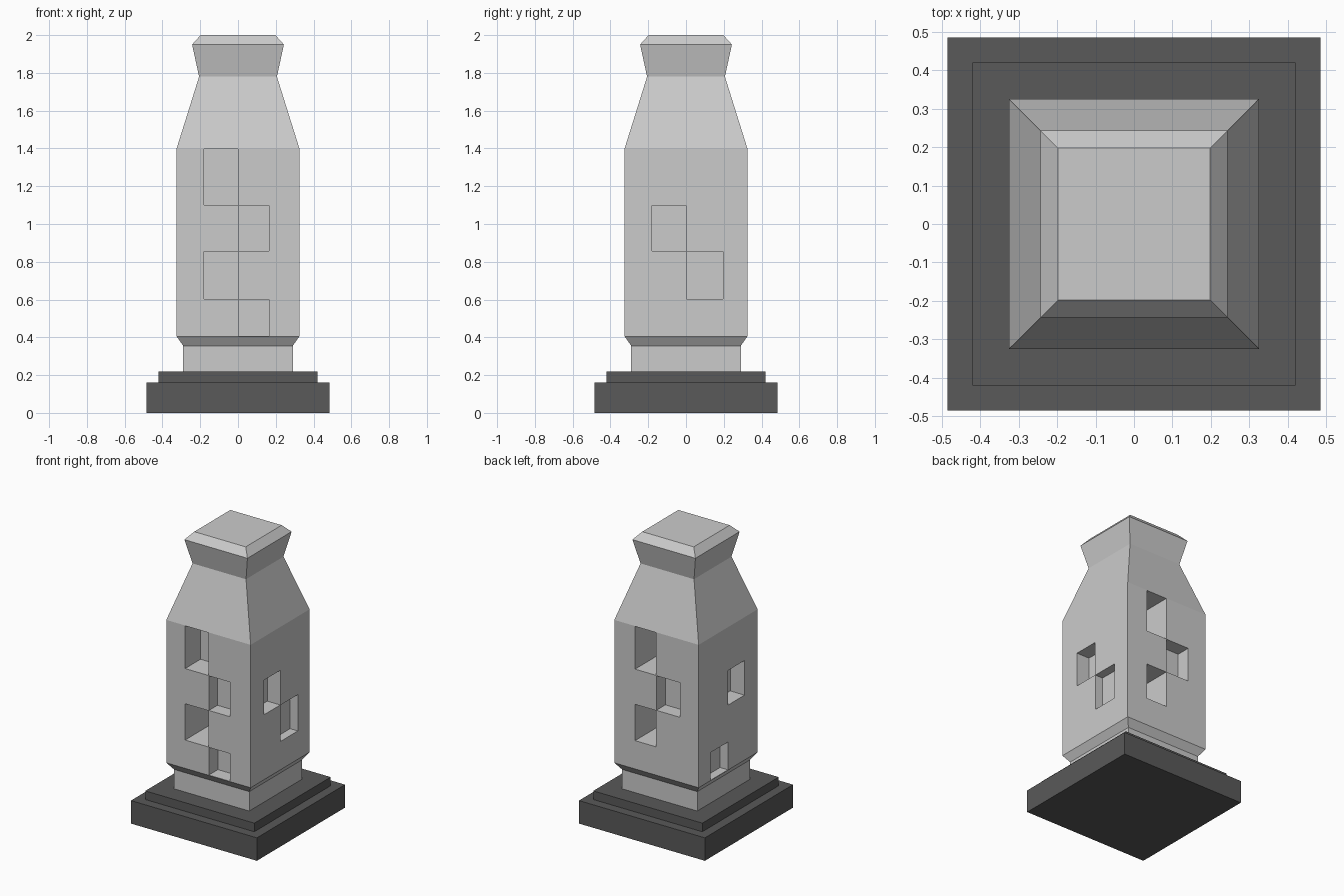
import bpy, bmesh

if "Cube" in bpy.data.objects:
    bpy.data.objects.remove(bpy.data.objects["Cube"])

dark = bpy.data.materials.new("dark_stone")
dark.diffuse_color = (0.1, 0.1, 0.1, 1)
dark.use_nodes = True
dark.node_tree.nodes["Principled BSDF"].inputs["Base Color"].default_value = dark.diffuse_color


def make_object(name, bm, mat=None):
    bmesh.ops.recalc_face_normals(bm, faces=bm.faces)
    mesh = bpy.data.meshes.new(name)
    bm.to_mesh(mesh)
    bm.free()
    ob = bpy.data.objects.new(name, mesh)
    bpy.context.collection.objects.link(ob)
    if mat:
        mesh.materials.append(mat)
    return ob


def square_loft(name, profile, mat=None):
    """Stack square rings given as (half width, z) and cap both ends."""
    bm = bmesh.new()
    rings = [[bm.verts.new((sx * r, sy * r, z))
              for sx, sy in ((-1, -1), (1, -1), (1, 1), (-1, 1))]
             for r, z in profile]
    for a, b in zip(rings, rings[1:]):
        for i in range(4):
            j = (i + 1) % 4
            bm.faces.new((a[i], a[j], b[j], b[i]))
    bm.faces.new(rings[0])
    bm.faces.new(rings[-1])
    return make_object(name, bm, mat)


def add_box(bm, lo, hi):
    verts = bmesh.ops.create_cube(bm, size=1)["verts"]
    for v in verts:
        v.co = [hi[i] if v.co[i] > 0 else lo[i] for i in range(3)]


# Stepped dark plinth
square_loft("plinth", [(0.485, 0), (0.485, 0.16), (0.42, 0.16), (0.42, 0.22)], dark)

# Tower: foot, shaft, tapered shoulder, flared cap
W = 0.325
tower = square_loft("tower", [(0.29, 0.22), (0.29, 0.355), (W, 0.405), (W, 1.4),
                              (0.206, 1.78), (0.243, 1.95), (0.198, 2.0)])

# Window recesses: axis, side, low and high along the face, z low, z high, depth
windows = [
    (1, -1, -0.18, 0.001, 1.10, 1.398, 0.17),
    (1, -1, 0.003, 0.165, 0.857, 1.098, 0.095),
    (1, -1, -0.18, 0.001, 0.602, 0.855, 0.29),
    (1, -1, 0.003, 0.165, 0.407, 0.60, 0.10),
    (1, 1, 0.003, 0.165, 1.10, 1.398, 0.27),
    (1, 1, -0.18, 0.001, 0.857, 1.098, 0.10),
    (1, 1, 0.003, 0.165, 0.602, 0.855, 0.27),
    (0, 1, -0.18, 0.001, 0.857, 1.098, 0.10),
    (0, 1, 0.003, 0.195, 0.602, 0.855, 0.06),
    (0, -1, -0.18, 0.001, 0.857, 1.098, 0.11),
    (0, -1, 0.003, 0.195, 0.407, 0.60, 0.06),
]
bm = bmesh.new()
for axis, side, a, b, z0, z1, depth in windows:
    near, far = sorted((side * (W - depth), side * (W + 0.1)))
    if axis == 1:
        add_box(bm, (a, near, z0), (b, far, z1))
    else:
        add_box(bm, (near, a, z0), (far, b, z1))
cutter = make_object("window_cutter", bm)
cutter.hide_render = True
cutter.display_type = 'WIRE'

cut = tower.modifiers.new("windows", 'BOOLEAN')
cut.operation = 'DIFFERENCE'
cut.solver = 'EXACT'
cut.object = cutter
